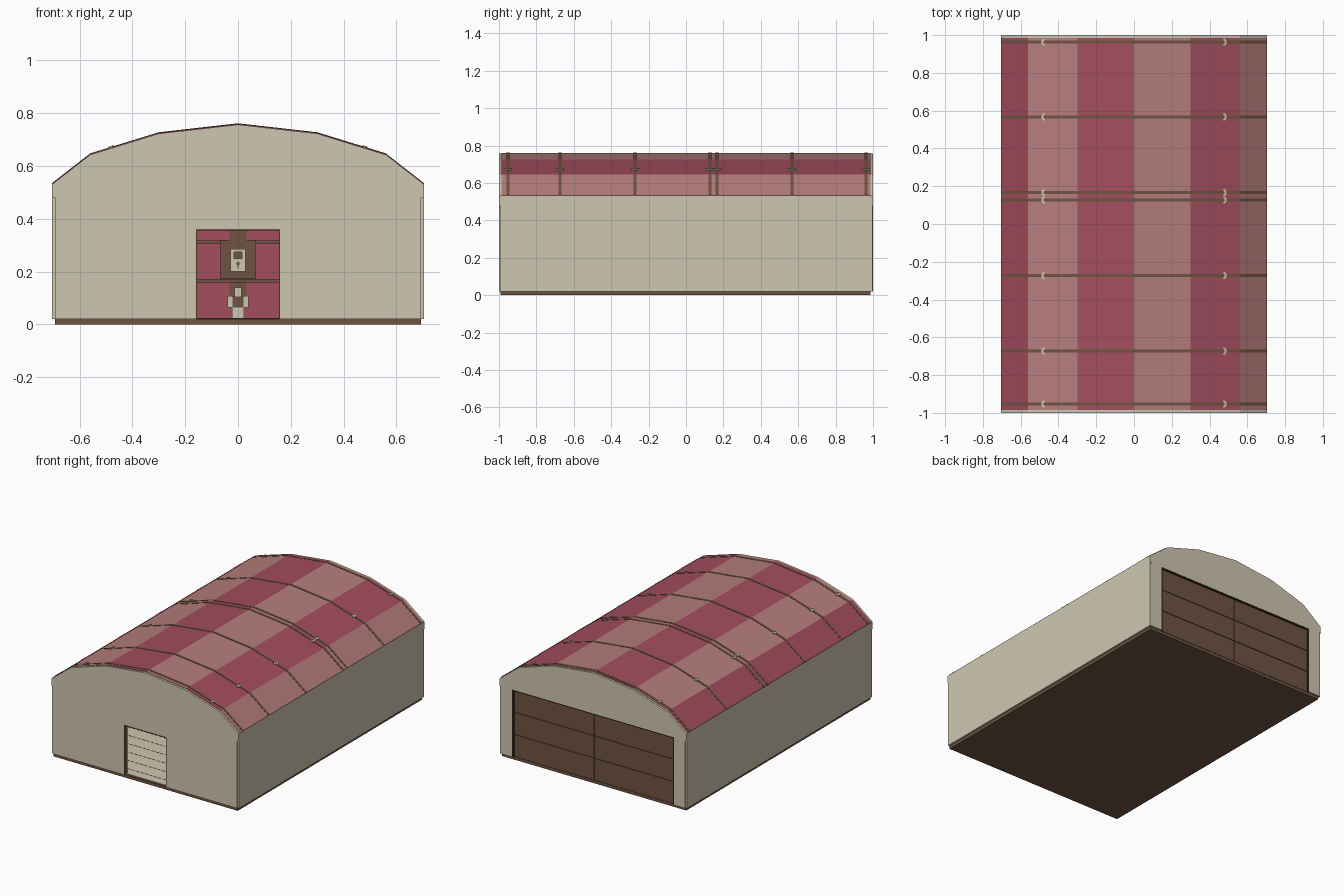
import bpy, bmesh, math

if "Cube" in bpy.data.objects:
    bpy.data.objects.remove(bpy.data.objects["Cube"])


def material(name, r, g, b):
    def lin(c):
        c /= 255
        return c / 12.92 if c <= 0.04045 else ((c + 0.055) / 1.055) ** 2.4
    m = bpy.data.materials.new(name)
    m.diffuse_color = (lin(r), lin(g), lin(b), 1)
    m.use_nodes = True
    m.node_tree.nodes["Principled BSDF"].inputs["Base Color"].default_value = m.diffuse_color
    return m


BEIGE = material("beige", 206, 198, 176)
RED = material("red", 163, 77, 95)
PINK = material("pink", 181, 125, 124)
BROWN = material("brown", 112, 84, 66)
DARK = material("dark_brown", 62, 46, 37)


def prism(name, pts, y0, y1, mat):
    """Extrude an (x, z) outline along y."""
    bm = bmesh.new()
    a = [bm.verts.new((x, y0, z)) for x, z in pts]
    b = [bm.verts.new((x, y1, z)) for x, z in pts]
    bm.faces.new(a)
    bm.faces.new(b[::-1])
    n = len(pts)
    for i in range(n):
        j = (i + 1) % n
        bm.faces.new((a[i], b[i], b[j], a[j]))
    bmesh.ops.recalc_face_normals(bm, faces=bm.faces)
    me = bpy.data.meshes.new(name)
    bm.to_mesh(me)
    bm.free()
    me.materials.append(mat)
    ob = bpy.data.objects.new(name, me)
    bpy.context.collection.objects.link(ob)
    return ob


def box(name, x0, x1, y0, y1, z0, z1, mat):
    return prism(name, [(x0, z0), (x1, z0), (x1, z1), (x0, z1)], y0, y1, mat)


# Arched roof profile, left to right
half = [(0.705, 0.53), (0.56, 0.643), (0.30, 0.723), (0, 0.757)]
arch = [(-x, z) for x, z in half] + half[-2::-1]


def roof_z(x):
    x = abs(x)
    for (xa, za), (xb, zb) in zip(half, half[1:]):
        if xb <= x <= xa:
            return zb + (za - zb) * (x - xb) / (xa - xb)


# Base and interior floor
box("base", -0.693, 0.693, -0.993, 0.987, 0, 0.02, BROWN)
box("floor", -0.69, 0.69, -0.98, 0.955, 0.02, 0.023, BEIGE)
for i in range(19):
    y = -0.92 + i * 0.1
    box("floor_seam", -0.68, 0.68, y, y + 0.004, 0.023, 0.0235, DARK)

# Side walls
for s in (-1, 1):
    x0, x1 = sorted((s * 0.69, s * 0.705))
    box("side_wall", x0, x1, -0.994, 0.996, 0.02, 0.53, BEIGE)


def end_wall(name, w, h, y0, y1):
    # Outline with a doorway notch cut from the bottom edge
    pts = [(-w, 0.02), (-0.693, 0.02), (-0.693, 0.48), (-0.705, 0.48)]
    pts += arch
    pts += [(0.705, 0.48), (0.693, 0.48), (0.693, 0.02), (w, 0.02), (w, h), (-w, h)]
    prism(name, pts, y0, y1, BEIGE)


end_wall("front_wall", 0.16, 0.362, -1.0, -0.975)
end_wall("back_wall", 0.61, 0.48, 0.975, 1.0)

# Roof panels in alternating colours
for i, (p, q) in enumerate(zip(arch, arch[1:])):
    prism("roof_panel", [(p[0], p[1] - 0.008), (q[0], q[1] - 0.008),
                         (q[0], q[1] + 0.003), (p[0], p[1] + 0.003)],
          -0.986, 0.986, PINK if i % 2 else RED)

# Roof ribs with small curved clips
rib = [(x, z + 0.005) for x, z in arch] + [(x, z - 0.004) for x, z in arch[::-1]]
for y in (-0.953, -0.673, -0.273, 0.127, 0.167, 0.567, 0.963):
    prism("roof_rib", rib, y - 0.008, y + 0.008, BROWN)
    for s in (-1, 1):
        bm = bmesh.new()
        rings = []
        for k in range(7):
            t = math.radians(-75 + 25 * k)
            row = []
            for r, dz in ((0.022, 0), (0.022, 0.009), (0.011, 0.009), (0.011, 0)):
                x = s * (0.469 + r * math.cos(t))
                row.append(bm.verts.new((x, y + r * math.sin(t), roof_z(x) + dz)))
            rings.append(row)
        for a, b in zip(rings, rings[1:]):
            for k in range(4):
                j = (k + 1) % 4
                bm.faces.new((a[k], a[j], b[j], b[k]))
        bm.faces.new(rings[0])
        bm.faces.new(rings[-1])
        bmesh.ops.recalc_face_normals(bm, faces=bm.faces)
        me = bpy.data.meshes.new("rib_clip")
        bm.to_mesh(me)
        bm.free()
        me.materials.append(BEIGE)
        bpy.context.collection.objects.link(bpy.data.objects.new("rib_clip", me))

# Front doorway frame
for s in (-1, 1):
    x0, x1 = sorted((s * 0.156, s * 0.163))
    box("front_jamb", x0, x1, -0.999, -0.965, 0.02, 0.362, BROWN)
box("front_lintel", -0.163, 0.163, -0.999, -0.965, 0.356, 0.363, BROWN)

# Back door frame
for s in (-1, 1):
    x0, x1 = sorted((s * 0.602, s * 0.612))
    box("back_jamb", x0, x1, 0.96, 0.999, 0.02, 0.48, DARK)
box("back_lintel", -0.612, 0.612, 0.96, 0.999, 0.473, 0.482, DARK)

# Back door: core, brown outer panels, red inner panels
box("back_door_core", -0.606, 0.606, 0.965, 0.982, 0.02, 0.476, DARK)
box("back_door_lining", -0.606, 0.606, 0.96, 0.965, 0.02, 0.476, BROWN)
levels = (0.02, 0.172, 0.324, 0.476)
inner = (0.02, 0.166, 0.312, 0.476)
for i in range(3):
    for s in (-1, 1):
        x0, x1 = sorted((s * 0.0015, s * 0.604))
        box("outer_door_panel", x0, x1, 0.982, 0.987,
            levels[i] + 0.002, levels[i + 1] - 0.002, BROWN)
        box("inner_door_panel", x0, x1, 0.953, 0.96,
            inner[i] + 0.005, inner[i + 1] - 0.005, RED)

# Door bolt strips and padlock on the inside of the back door
box("upper_bolt", -0.032, 0.032, 0.948, 0.953, 0.32, 0.45, BROWN)
box("lower_bolt", -0.032, 0.032, 0.948, 0.953, 0.1, 0.16, BROWN)
box("lock_plate", -0.066, 0.066, 0.945, 0.953, 0.172, 0.32, BROWN)
box("lock_body", -0.028, 0.028, 0.938, 0.945, 0.2, 0.25, BEIGE)
for s in (-1, 1):
    x0, x1 = sorted((s * 0.015, s * 0.028))
    box("lock_shackle_side", x0, x1, 0.938, 0.945, 0.25, 0.285, BEIGE)
    x0, x1 = sorted((s * 0.02, s * 0.04))
    box("latch_side", x0, x1, 0.94, 0.948, 0.065, 0.108, BEIGE)
box("lock_shackle_top", -0.015, 0.015, 0.938, 0.945, 0.274, 0.285, BEIGE)
prism("keyhole", [(0.007 * math.cos(k * math.pi / 4), 0.23 + 0.007 * math.sin(k * math.pi / 4))
                  for k in range(8)], 0.936, 0.938, BROWN)
box("keyhole_slot", -0.002, 0.002, 0.936, 0.938, 0.212, 0.226, BROWN)
box("latch_top", -0.014, 0.014, 0.94, 0.948, 0.105, 0.14, BEIGE)
box("latch_core", -0.022, 0.022, 0.942, 0.948, 0.065, 0.105, BROWN)
box("latch_foot", -0.022, 0.022, 0.94, 0.948, 0.023, 0.065, BEIGE)
